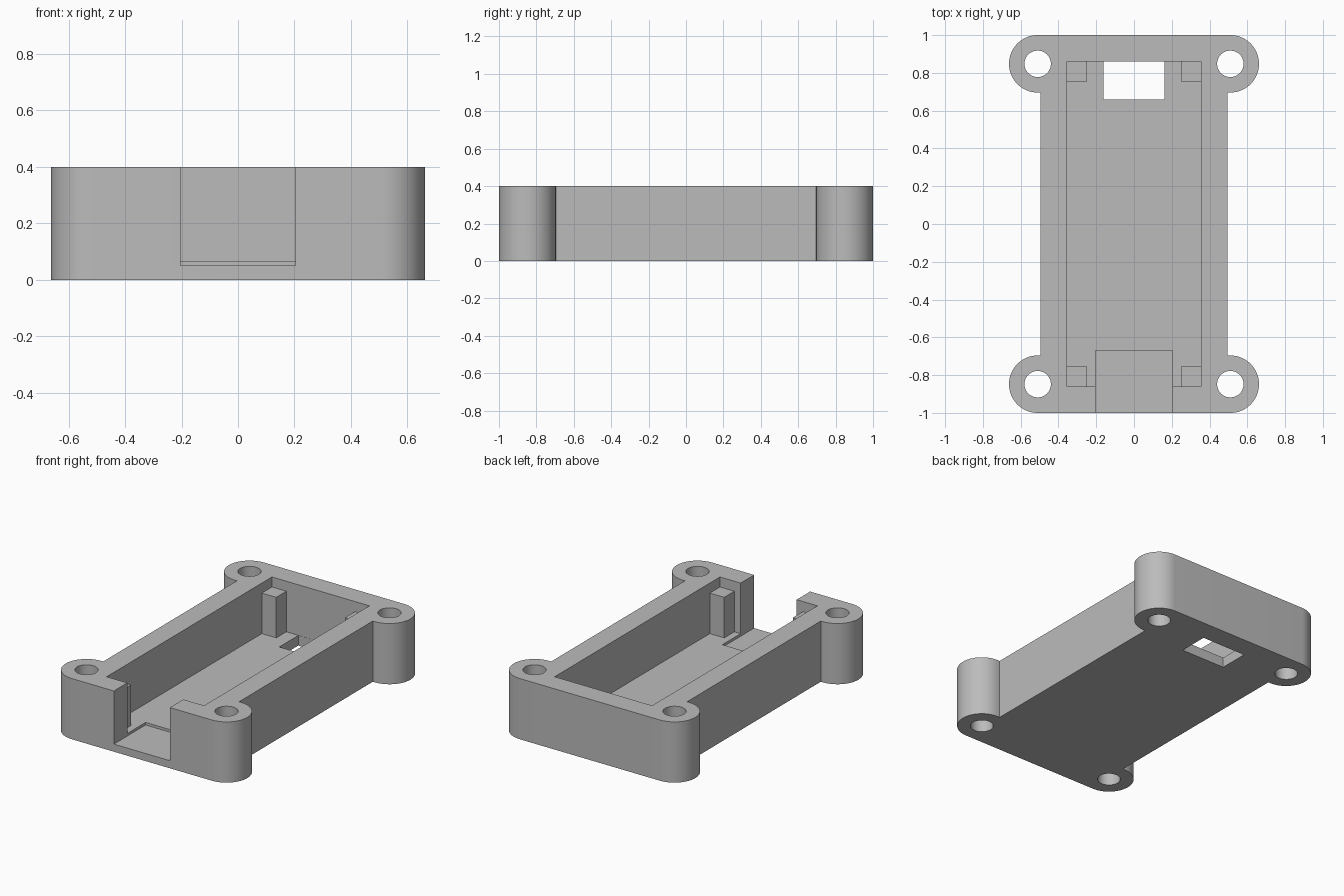
import bpy
import bmesh
from math import cos, sin, pi, radians

HEIGHT = 0.4
FLOOR = 0.067
LUG_X, LUG_Y, LUG_R, HOLE_R = 0.51, 0.848, 0.152, 0.07
BODY_X = 0.495
CAVITY_X, CAVITY_Y = 0.355, 0.86
POST, POST_TOP = 0.105, 0.334
SIDES = [(1, 1), (-1, 1), (-1, -1), (1, -1)]

cube = bpy.data.objects.get("Cube")
if cube:
    bpy.data.objects.remove(cube, do_unlink=True)

grey = bpy.data.materials.new("light grey plastic")
grey.use_nodes = True
grey.diffuse_color = (0.5, 0.5, 0.5, 1)
grey.node_tree.nodes["Principled BSDF"].inputs["Base Color"].default_value = (0.5, 0.5, 0.5, 1)


def prism(name, outline, z0, z1):
    """Extrude a flat outline from z0 up to z1."""
    bm = bmesh.new()
    face = bm.faces.new([bm.verts.new((x, y, z0)) for x, y in outline])
    top = bmesh.ops.extrude_face_region(bm, geom=[face])["geom"]
    verts = [v for v in top if isinstance(v, bmesh.types.BMVert)]
    bmesh.ops.translate(bm, verts=verts, vec=(0, 0, z1 - z0))
    bmesh.ops.recalc_face_normals(bm, faces=bm.faces)
    mesh = bpy.data.meshes.new(name)
    bm.to_mesh(mesh)
    bm.free()
    mesh.materials.append(grey)
    obj = bpy.data.objects.new(name, mesh)
    bpy.context.collection.objects.link(obj)
    return obj


def box(name, x0, x1, y0, y1, z0, z1):
    return prism(name, [(x0, y0), (x1, y0), (x1, y1), (x0, y1)], z0, z1)


def arc(cx, cy, r, start, end, steps):
    angles = [start + (end - start) * i / steps for i in range(steps + 1)]
    return [(cx + r * cos(a), cy + r * sin(a)) for a in angles]


# Case outline: one corner with its round lug, mirrored to all four
corner = [(BODY_X, LUG_Y - LUG_R)] + arc(LUG_X, LUG_Y, LUG_R, -pi / 2, pi / 2, 32)
outline = []
for sx, sy in SIDES:
    part = [(sx * x, sy * y) for x, y in corner]
    outline += part if sx * sy > 0 else part[::-1]
case = prism("case_body", outline, 0, HEIGHT)

# Cutters: inner cavity, front cable slot, floor window, screw holes
cutters = [
    box("cavity_cutter", -CAVITY_X, CAVITY_X, -CAVITY_Y, CAVITY_Y, FLOOR, 0.6),
    box("slot_cutter", -0.204, 0.204, -1.2, -0.67, 0.05, 0.7),
    box("window_cutter", -0.162, 0.162, 0.66, CAVITY_Y - 0.001, -0.1, 0.2),
]
for sx, sy in SIDES:
    ring = arc(sx * LUG_X, sy * LUG_Y, HOLE_R, 0, 2 * pi, 40)[:-1]
    cutters.append(prism("screw_hole_cutter", ring, -0.1, 0.5))

for cutter in cutters:
    mod = case.modifiers.new(cutter.name, "BOOLEAN")
    mod.operation = "DIFFERENCE"
    mod.solver = "EXACT"
    mod.object = cutter
    cutter.hide_render = True

# Bake the cuts and discard the cutters
bpy.context.view_layer.update()
graph = bpy.context.evaluated_depsgraph_get()
cut_mesh = bpy.data.meshes.new_from_object(case.evaluated_get(graph))
case.modifiers.clear()
case.data = cut_mesh
for cutter in cutters:
    bpy.data.objects.remove(cutter, do_unlink=True)
cut_mesh.materials.clear()
cut_mesh.materials.append(grey)
cut_mesh.polygons.foreach_set("material_index", [0] * len(cut_mesh.polygons))
cut_mesh.shade_smooth()
cut_mesh.set_sharp_from_angle(angle=radians(30))

# Corner posts inside the cavity, sunk slightly into walls and floor
for sx, sy in SIDES:
    name = ("back" if sy > 0 else "front") + ("_left" if sx > 0 else "_right") + "_post"
    xs = sorted((sx * (CAVITY_X - POST), sx * (CAVITY_X + 0.01)))
    ys = sorted((sy * (CAVITY_Y - POST), sy * (CAVITY_Y + 0.01)))
    box(name, *xs, *ys, FLOOR - 0.01, POST_TOP)
